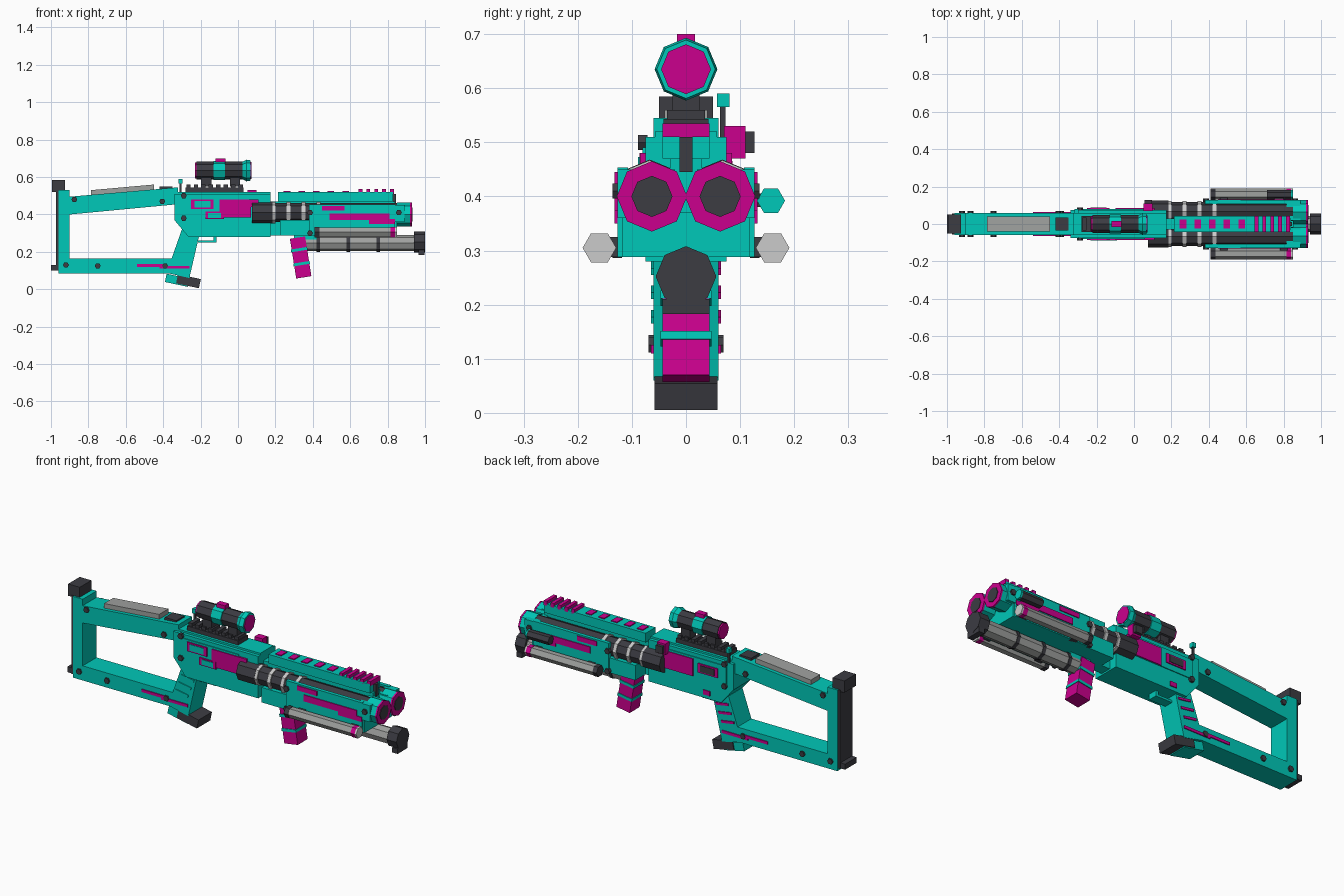
import bpy, bmesh
from math import cos, sin, tau, radians

cube = bpy.data.objects.get("Cube")
if cube:
    bpy.data.objects.remove(cube)


def material(name, red, green, blue):
    mat = bpy.data.materials.new(name)
    mat.use_nodes = True
    mat.diffuse_color = (red, green, blue, 1)
    shader = mat.node_tree.nodes["Principled BSDF"]
    shader.inputs["Base Color"].default_value = mat.diffuse_color
    return mat


TEAL = material("teal", 0, .58, .48)
PINK = material("magenta", .6, 0, .27)
DARK = material("charcoal", .045, .045, .055)
GREY = material("grey", .35, .36, .35)
PALE = material("pale grey", .6, .6, .6)

# Shared landmarks: half widths, levels and the muzzle line
STOCK, SIDE, WALL = .06, .08, .127
BELLY, BORE, RAIL, DECK = .28, .41, .47, .52
MUZZLE = .84
BOTH, NEAR, FAR = (-1, 1), (-1,), (1,)


def loft(name, mat, ring_start, ring_end):
    """Closed solid between two matching rings of points."""
    bm = bmesh.new()
    start = [bm.verts.new(point) for point in ring_start]
    end = [bm.verts.new(point) for point in ring_end]
    bm.faces.new(start)
    bm.faces.new(end)
    for i in range(len(start)):
        bm.faces.new((start[i - 1], start[i], end[i], end[i - 1]))
    bmesh.ops.recalc_face_normals(bm, faces=bm.faces)
    mesh = bpy.data.meshes.new(name)
    bm.to_mesh(mesh)
    bm.free()
    mesh.materials.append(mat)
    part = bpy.data.objects.new(name, mesh)
    bpy.context.collection.objects.link(part)


def profile(name, mat, outline, y):
    """Side outline extruded across y; a single y means a half width."""
    left, right = y if isinstance(y, tuple) else (-y, y)
    loft(name, mat, [(px, left, pz) for px, pz in outline], [(px, right, pz) for px, pz in outline])


def rectangle(x, z):
    return [(x[0], z[0]), (x[1], z[0]), (x[1], z[1]), (x[0], z[1])]


def box(name, mat, x, y, z):
    profile(name, mat, rectangle(x, z), y)


def block(name, mat, x, size, y, z):
    """Box centred at x with the given length."""
    box(name, mat, (x - size / 2, x + size / 2), y, z)


def ngon(centre, radius, sides):
    u, v = centre
    return [(u + radius * cos(i * tau / sides), v + radius * sin(i * tau / sides)) for i in range(sides)]


def tube(name, mat, x, centre, radius, sides=8, end_radius=None):
    start, end = x
    loft(name, mat, [(start, *point) for point in ngon(centre, radius, sides)],
         [(end, *point) for point in ngon(centre, end_radius or radius, sides)])


def panel(name, mat, outline, y, sides=BOTH, lift=.005):
    """Thin painted plate lying on one or both flanks."""
    for side in sides:
        profile(name, mat, outline, (side * (y - lift), side * (y + lift)))


def bolts(y, *centres):
    for centre in centres:
        panel("bolt", DARK, ngon(centre, .016, sides=6), y, lift=.009)


def tilted(name, mat, centre, length, height, y, angle):
    c, s = cos(radians(angle)), sin(radians(angle))
    flat = rectangle((-length / 2, length / 2), (-height / 2, height / 2))
    profile(name, mat, [(centre[0] + u * c - v * s, centre[1] + u * s + v * c) for u, v in flat], y)


def spread(first, last, count):
    return [first + (last - first) * i / (count - 1) for i in range(count)]


# Stock
strut_low, strut_high = (.085, .165), (.4, .495)
post = (-.96, -.9)
box("stock_post", TEAL, post, STOCK, (strut_low[0], .53))
box("butt_plate", DARK, (-.972, post[0]), .055, (.1, .53))
box("butt_cap", DARK, (-.995, -.925), .05, (DECK, .585))
box("butt_toe", DARK, (-1, post[0]), .05, (.1, .13))
profile("upper_strut", TEAL, [(post[1], strut_high[0]), (-.32, .455), (-.32, .545), (post[1], strut_high[1])], STOCK)
box("lower_strut", TEAL, (post[1], -.33), STOCK, strut_low)
profile("cheek_pad", GREY, [(-.785, .49), (-.45, DECK), (-.45, .56), (-.785, .53)], .04)
box("stock_latch", DARK, (-.42, -.35), .035, (DECK, .55))
panel("strut_stripe", PINK, rectangle((-.54, -.4), (.12, .135)), STOCK)
panel("strut_stripe_tail", PINK, rectangle((-.42, -.26), (.11, .125)), STOCK)
bolts(STOCK, (-.92, .13), (-.75, .125), (-.39, .125), (-.875, .48), (-.405, RAIL))

# Rear grip with foot
profile("rear_grip", TEAL, [(-.3, .32), (-.2, .32), (-.26, .06), (-.37, .085), (-.36, .15)], STOCK)
tilted("grip_foot", TEAL, (-.325, .048), .125, .045, .053, angle=-12)
tilted("grip_foot_cap", DARK, (-.265, .043), .125, .05, .058, angle=-12)
for x, z in zip(spread(-.335, -.3, 3), spread(.165, .255, 3)):
    slash = [(x, z + .012), (x + .075, z), (x + .078, z + .012), (x, z + .025)]
    panel("grip_slash", PINK, slash, STOCK, sides=FAR)
    panel("grip_ridge", TEAL, slash, STOCK, sides=NEAR)
box("trigger_guard", TEAL, (-.215, -.115), .025, (.25, .262))
box("trigger_guard_post", TEAL, (-.13, -.115), .025, (.25, BELLY))

# Receiver
back, front = -.34, .175
profile("receiver", TEAL, [(back, .37), (-.265, BELLY), (front, BELLY), (front, .51), (back, .51)], .075)
box("receiver_top", TEAL, (-.32, front), .057, (.5, DECK))
box("receiver_shoulder", TEAL, (-.3, .06), SIDE, (.385, .49))
panel("receiver_panel", PINK, rectangle((-.1, .07), (.385, .48)), SIDE)
panel("receiver_panel_step", PINK, rectangle((.06, .11), (.44, .48)), SIDE)


def framed_port(x, z, size, height, mat, sides):
    for name, colour, scale, lift in (("port_frame", PINK, 1, .006), ("port_centre", mat, .7, .009)):
        half, tall = size * scale / 2, height * scale / 2
        panel(name, colour, rectangle((x - half, x + half), (z - tall, z + tall)), SIDE, sides, lift)


framed_port(-.19, .455, size=.12, height=.05, mat=TEAL, sides=NEAR)
framed_port(-.125, .395, size=.1, height=.04, mat=TEAL, sides=NEAR)
framed_port(-.19, .44, size=.12, height=.05, mat=DARK, sides=FAR)
panel("safety_mark", PINK, rectangle((-.2, -.16), (.3, .325)), .075, sides=FAR)
bolts(SIDE, (-.29, .5), (-.29, .38))
block("side_knob", PINK, .075, .05, (.07, .11), (RAIL, .53))
block("side_knob_cap", DARK, .075, .04, (.11, WALL), (.48, DECK))
block("antenna_stem", DARK, -.308, .01, (.063, .073), (.49, .565))
block("antenna_tip", TEAL, -.308, .02, (.057, SIDE), (.565, .59))

# Scope on toothed rail
box("scope_rail", DARK, (-.28, .03), .042, (DECK, .543))
for x in spread(-.265, .015, count=8):
    block("rail_tooth", DARK, x, .023, .035, (.54, .56))
for x in (-.17, -.015):
    block("scope_foot", DARK, x, .054, .025, (.55, .61))
sight = (0, .635)
tube("scope_body", DARK, (-.222, .035), sight, .047)
tube("scope_band", TEAL, (-.13, -.07), sight, .052)
tube("scope_hood_taper", TEAL, (.025, .045), sight, .047, end_radius=.058)
tube("scope_hood", TEAL, (.045, .068), sight, .058, end_radius=.054)
tube("front_lens", PINK, (.06, .071), sight, .046)
tube("rear_lens", PINK, (-.23, -.22), sight, .043)
block("scope_dial", PINK, -.094, .052, .017, (.67, .7))

# Fore-end housing
floor = .288
box("housing_base", TEAL, (.225, .85), .118, (floor, .37))
box("housing_core", TEAL, (front, MUZZLE), .03, (floor, RAIL))
box("upper_rail", TEAL, (.215, .83), .043, (RAIL, DECK))
block("front_sight", DARK, .832, .025, .012, (.445, .51))
for x in spread(.262, .575, count=5):
    block("rail_mark", PINK, x, .035, .025, (RAIL, DECK + .005))
for x in spread(.655, .823, count=5):
    block("rail_rib", PINK, x, .02, .043, (.51, .535))
for side in BOTH:
    box("housing_wall", TEAL, (.38, MUZZLE), (side * .107, side * WALL), (floor, .453))
panel("housing_flash_top", PINK, rectangle((.45, .57), (.42, .445)), WALL)
panel("housing_flash_middle", PINK, rectangle((.49, .81), (.37, .405)), WALL)
panel("housing_flash_low", PINK, rectangle((.7, MUZZLE), (.35, .375)), WALL)
bolts(WALL, (.385, BORE), (.385, .3), (.86, BORE))

# Twin barrels and muzzles
for side in BOTH:
    barrel, mouth = (side * .067, BORE), (side * .063, .4)
    tube("barrel", DARK, (front, .85), barrel, .05)
    tube("barrel_breech", DARK, (.075, .185), barrel, .058)
    for x in spread(.19, .43, count=4):
        tube("barrel_ring", PALE, (x - .01, x + .01), barrel, .057)
    box("muzzle_block", TEAL, (.815, .89), (side * .02, side * WALL), (.36, .45))
    tube("muzzle_sleeve", TEAL, (.85, .922), mouth, .064)
    tube("muzzle_face", PINK, (.92, .929), mouth, .065)
    tube("bore", DARK, (.92, .932), mouth, .038)

# Side canisters
for side in BOTH:
    centre = (side * .16, .305)
    tube("side_canister", GREY, (.42, MUZZLE), centre, .029, sides=6)
    tube("canister_rear_cap", DARK, (BORE, .435), centre, .031, sides=6)
    tube("canister_front_band", PINK, (.815, MUZZLE), centre, .031, sides=6)
    tube("canister_front_cap", PALE, (MUZZLE, .85), centre, .031, sides=6)
    for x in (.48, .8):
        block("canister_bracket", DARK, x, .04, (side * .11, side * .145), (floor, .325))
upper = (.157, .392)
tube("upper_side_tube", DARK, (.71, MUZZLE), upper, .025, sides=6)
tube("upper_side_tube_cap", TEAL, (MUZZLE, .85), upper, .026, sides=6)
block("upper_tube_bracket", DARK, .775, .05, (.12, .15), (.38, .405))

# Under-barrel tube
lower = (0, .247)
tube("lower_tube", GREY, (.33, .96), lower, .043)
for x in spread(.43, .75, count=3):
    tube("lower_tube_band", DARK, (x - .009, x + .009), lower, .047)
tube("lower_muzzle", DARK, (.94, 1), (0, .252), .056)
box("lower_muzzle_foot", DARK, (.965, .998), .043, (.183, .21))
box("lower_tube_mount", TEAL, (.3, .42), .035, (lower[1], .295))

# Front grip
tilted("front_grip", PINK, (.335, .17), .082, .215, .043, angle=9)
for x, z in ((.34, .137), (.327, .212)):
    tilted("front_grip_band", TEAL, (x, z), .088, .015, .047, angle=9)
